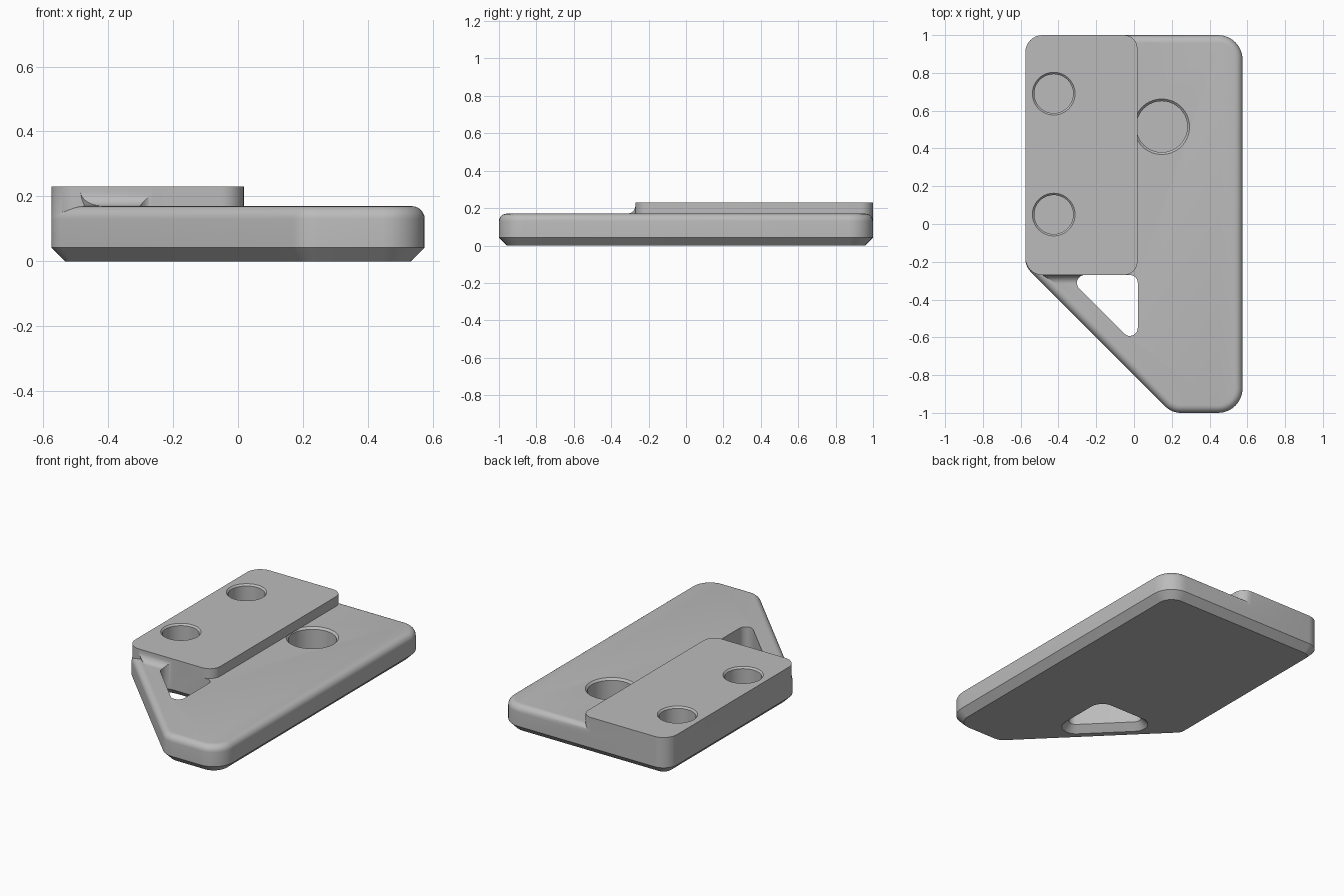
import bpy, bmesh, math
from mathutils import Vector

cube = bpy.data.objects.get("Cube")
if cube:
    bpy.data.objects.remove(cube, do_unlink=True)

grey = bpy.data.materials.new("plain_grey")
grey.use_nodes = True
colour = (0.5, 0.5, 0.5, 1)
grey.diffuse_color = colour
grey.node_tree.nodes["Principled BSDF"].inputs["Base Color"].default_value = colour


def rounded(corners, inset, steps=8):
    """Rounded convex polygon (counter-clockwise x, y, radius), moved inwards by inset."""
    result = []
    n = len(corners)
    for i, (x, y, r) in enumerate(corners):
        p = Vector((x, y))
        a = (p - Vector(corners[i - 1][:2])).normalized()
        b = (Vector(corners[(i + 1) % n][:2]) - p).normalized()
        turn = a.angle(b)
        centre = p + (b - a).normalized() * (r / math.cos(turn / 2))
        start = math.atan2(-a.x, a.y)
        for k in range(steps + 1):
            t = start + turn * k / steps
            result.append(centre + (r - inset) * Vector((math.cos(t), math.sin(t))))
    return result


def circle(x, y, r, sides=64):
    return [Vector((x + r * math.cos(math.tau * k / sides),
                    y + r * math.sin(math.tau * k / sides))) for k in range(sides)]


def loft(name, rings):
    """Closed solid through rings of 3D points."""
    bm = bmesh.new()
    loops = [[bm.verts.new(p) for p in ring] for ring in rings]
    for low, high in zip(loops, loops[1:]):
        for i in range(len(low)):
            j = (i + 1) % len(low)
            bm.faces.new((low[i], low[j], high[j], high[i]))
    bm.faces.new(loops[0][::-1])
    bm.faces.new(loops[-1])
    bmesh.ops.recalc_face_normals(bm, faces=bm.faces)
    mesh = bpy.data.meshes.new(name)
    bm.to_mesh(mesh)
    bm.free()
    mesh.materials.append(grey)
    obj = bpy.data.objects.new(name, mesh)
    bpy.context.collection.objects.link(obj)
    return obj


def at(points, z):
    return [(p.x, p.y, z) for p in points]


def combine(target, tool, operation):
    mod = target.modifiers.new(tool.name, 'BOOLEAN')
    mod.object, mod.operation, mod.solver = tool, operation, 'EXACT'
    bpy.context.view_layer.objects.active = target
    bpy.ops.object.modifier_apply(modifier=mod.name)
    bpy.data.objects.remove(tool, do_unlink=True)


# Base plate: chamfered underside, rounded upper rim
H, TOP, RIM, BEVEL = 0.17, 0.23, 0.04, 0.043
outline = [(-0.575, -0.225, 0.1), (0.2, -1, 0.12), (0.575, -1, 0.13),
           (0.575, 1, 0.13), (-0.575, 1, 0.09)]
rings = [at(rounded(outline, BEVEL), 0), at(rounded(outline, 0), BEVEL)]
for k in range(7):
    t = math.pi / 2 * k / 6
    rings.append(at(rounded(outline, RIM * (1 - math.cos(t))), H - RIM + RIM * math.sin(t)))
plate = loft("mounting_plate", rings)

# Raised pad
pad_outline = [(-0.575, -0.27, 0.09), (0.018, -0.27, 0.07), (0.018, 1, 0.07), (-0.575, 1, 0.09)]
pad_shape = rounded(pad_outline, 0)
combine(plate, loft("raised_pad", [at(pad_shape, H - RIM), at(pad_shape, TOP)]), 'UNION')

# Concave fillet at the front foot of the pad
R, FRONT = 0.045, -0.27
profile = [(FRONT + 0.02, 0.15), (FRONT - R, 0.15)]
for k in range(9):
    t = math.pi / 2 * k / 8
    profile.append((FRONT - R + R * math.sin(t), H + R - R * math.cos(t)))
profile.append((FRONT + 0.02, H + R))
left = [(-0.485 + 1.6 * max(0, FRONT - y), y, z) for y, z in profile]
right = [(-0.2, y, z) for y, z in profile]
combine(plate, loft("pad_fillet", [left, right]), 'UNION')

# Triangular opening, flared underneath
tri = [(-0.362, FRONT, 0.042), (0.02, -0.652, 0.042), (0.02, FRONT, 0.042)]
flare = 0.04
tri_rings = [at(rounded(tri, -flare - 0.02), -0.02), at(rounded(tri, 0), flare),
             at(rounded(tri, 0), TOP + 0.05)]
combine(plate, loft("triangle_cutter", tri_rings), 'DIFFERENCE')


# Blind round pockets with a small chamfer
def pocket(x, y, r, surface, lip, overshoot):
    rings = [at(circle(x, y, r), 0.03), at(circle(x, y, r), surface - lip),
             at(circle(x, y, r + lip), surface)]
    if overshoot:
        rings.append(at(circle(x, y, r + lip), surface + overshoot))
    combine(plate, loft("pocket_cutter", rings), 'DIFFERENCE')


for y in (0.69, 0.05):
    pocket(-0.425, y, 0.103, TOP, 0.01, 0.05)
pocket(0.147, 0.515, 0.135, H, 0.012, 0)

# Smooth curved walls, keep chamfer edges crisp
bpy.ops.object.select_all(action='DESELECT')
plate.select_set(True)
bpy.context.view_layer.objects.active = plate
bpy.ops.object.shade_smooth_by_angle(angle=math.radians(30))
